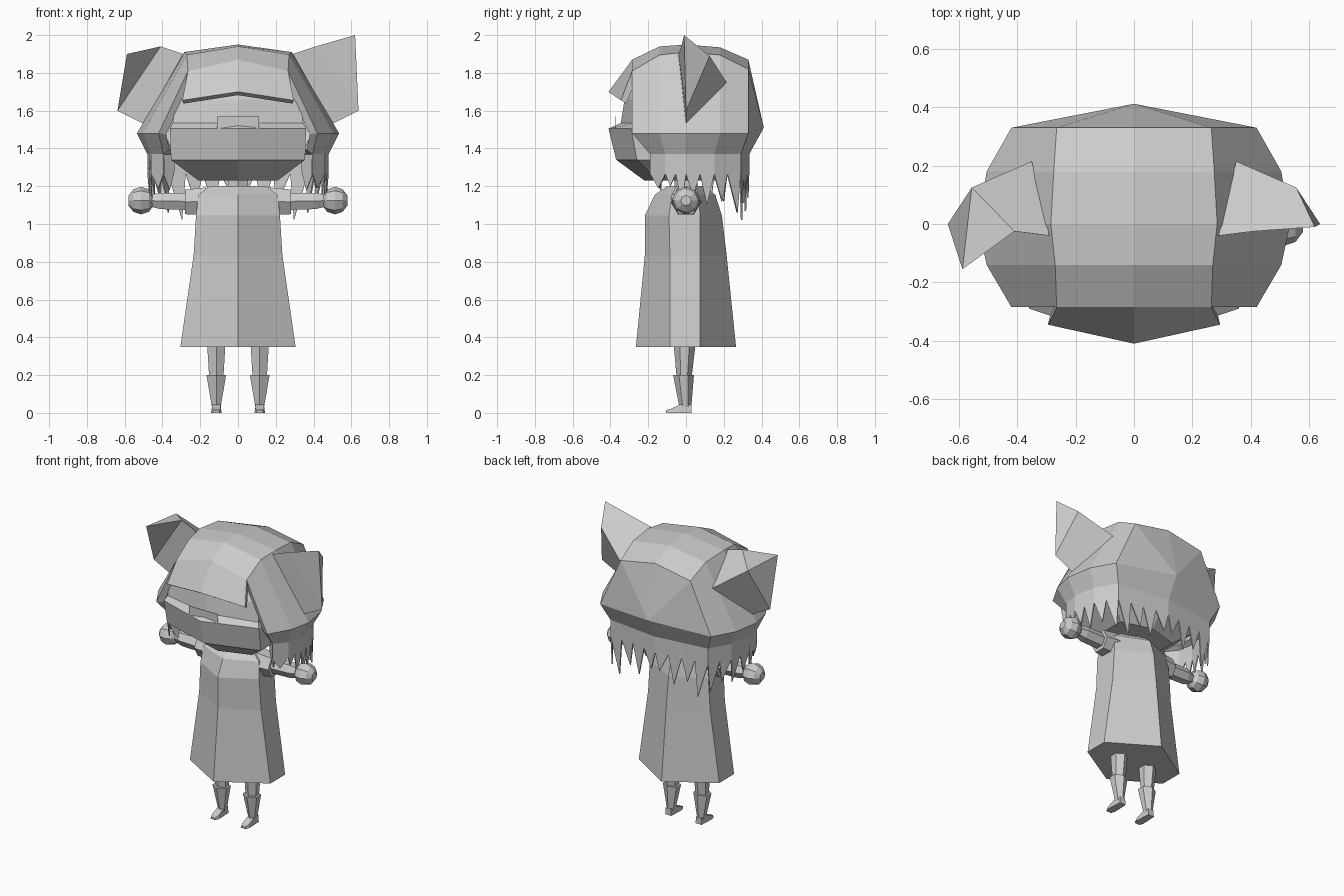
import bpy, bmesh, math, random
from mathutils import Vector

if "Cube" in bpy.data.objects:
    bpy.data.objects.remove(bpy.data.objects["Cube"])

random.seed(4)
grey = bpy.data.materials.new("plain_grey")
grey.diffuse_color = (0.6, 0.6, 0.6, 1)
grey.use_nodes = True
grey.node_tree.nodes["Principled BSDF"].inputs["Base Color"].default_value = grey.diffuse_color


def make(name, verts, faces, thick=0.0):
    """Flat-shaded mesh with outward normals and optional inward thickness."""
    bm = bmesh.new()
    vs = [bm.verts.new(v) for v in verts]
    for f in faces:
        bm.faces.new([vs[i] for i in f])
    bmesh.ops.recalc_face_normals(bm, faces=bm.faces)
    me = bpy.data.meshes.new(name)
    bm.to_mesh(me)
    bm.free()
    me.materials.append(grey)
    ob = bpy.data.objects.new(name, me)
    bpy.context.collection.objects.link(ob)
    if thick:
        m = ob.modifiers.new("thickness", 'SOLIDIFY')
        m.thickness, m.offset = thick, -1
    return ob


def loft(name, rings):
    """Join equal rings of points and cap both ends."""
    n = len(rings[0])
    verts = [p for r in rings for p in r]
    faces = [(a * n + i, a * n + (i + 1) % n, (a + 1) * n + (i + 1) % n, (a + 1) * n + i)
             for a in range(len(rings) - 1) for i in range(n)]
    faces += [tuple(range(n)), tuple(range(len(verts) - n, len(verts)))]
    return make(name, verts, faces)


def hexagon(z, w, front, y1, y2, back):
    return [(0, front, z), (w, y1, z), (w, y2, z), (0, back, z), (-w, y2, z), (-w, y1, z)]


def box_ring(cx, z, w, y0, y1):
    """Six-sided ring with pointed front and back for legs."""
    m = (y0 + y1) / 2
    d = (y1 - y0) * 0.22
    return [(cx, y0, z), (cx + w, m - d, z), (cx + w, m + d, z),
            (cx, y1, z), (cx - w, m + d, z), (cx - w, m - d, z)]


# Dress, neck and head
loft("dress", [hexagon(0.35, 0.305, -0.265, -0.085, 0.075, 0.265),
               hexagon(0.835, 0.235, -0.218, -0.085, 0.075, 0.215),
               hexagon(1.045, 0.222, -0.218, -0.09, 0.075, 0.19),
               hexagon(1.155, 0.21, -0.165, -0.075, 0.065, 0.155),
               hexagon(1.2, 0.15, -0.10, -0.05, 0.05, 0.10)])
loft("neck", [hexagon(1.16, 0.055, -0.06, -0.03, 0.03, 0.06),
              hexagon(1.27, 0.05, -0.06, -0.03, 0.03, 0.06)])
loft("head", [hexagon(1.23, 0.21, -0.22, -0.15, 0.12, 0.18),
              hexagon(1.34, 0.355, -0.37, -0.26, 0.2, 0.27),
              hexagon(1.505, 0.36, -0.41, -0.29, 0.22, 0.3),
              hexagon(1.535, 0.345, -0.345, -0.27, 0.22, 0.3),
              hexagon(1.66, 0.33, -0.325, -0.26, 0.22, 0.28),
              hexagon(1.80, 0.24, -0.25, -0.2, 0.18, 0.22)])
make("face_plate", [(-0.11, -0.372, 1.505), (0.11, -0.372, 1.505),
                    (0.11, -0.372, 1.568), (-0.11, -0.372, 1.568)], [(0, 1, 2, 3)], 0.004)

# Hair cap: y, top z, shoulder x, shoulder z, side x, rim x, rim y
stations = [(-0.285, 1.87, 0.265, 1.81, 0.42, 0.395, -0.19),
            (-0.14, 1.94, 0.27, 1.895, 0.505, 0.46, -0.11),
            (0.0, 1.95, 0.285, 1.91, 0.535, 0.48, 0.0),
            (0.18, 1.935, 0.275, 1.895, 0.505, 0.45, 0.15),
            (0.33, 1.87, 0.265, 1.82, 0.42, 0.37, 0.29)]
verts, faces = [], []
for y, zt, xs, zs, xw, xr, yr in stations:
    verts += [(-xr, yr, 1.37), (-xw, y, 1.48), (-xs, y, zs), (0, y, zt),
              (xs, y, zs), (xw, y, 1.48), (xr, yr, 1.37)]
for a in range(4):
    faces += [(a * 7 + i, a * 7 + i + 1, a * 7 + i + 8, a * 7 + i + 7) for i in range(6)]
verts += [(0, 0.412, 1.51), (0, 0.335, 1.37)]
faces += [(28 + i, 29 + i, 35) for i in range(1, 5)] + [(28, 29, 35, 36), (33, 34, 36, 35)]
make("hair_cap", verts, faces, 0.045)

# Fringe sloping forward over the forehead
make("fringe", [(-0.265, -0.285, 1.81), (0, -0.285, 1.87), (0.265, -0.285, 1.81),
                (0.295, -0.345, 1.655), (0, -0.41, 1.70), (-0.295, -0.345, 1.655)],
     [(0, 1, 4, 5), (1, 2, 3, 4)], 0.035)

# Jagged strands hanging from the rim, mirrored left and right
rim = [Vector((s[5], s[6], 1.37)) for s in stations] + [Vector((0, 0.335, 1.37))]
tips = [[1.19], [1.20, 1.10], [1.15, 1.10], [1.12, 1.06], [1.02, 1.11, 1.07, 1.14]]
for side, label in ((1, "right"), (-1, "left")):
    verts, faces = [], []
    for seg, row in enumerate(tips):
        a, b = rim[seg], rim[seg + 1]
        for k, tip in enumerate(row):
            p, q = a.lerp(b, k / len(row)), a.lerp(b, (k + 1) / len(row))
            t = p.lerp(q, random.uniform(0.45, 0.8))
            n = len(verts)
            for v, z in ((p, 1.37), (q, 1.37), (q, 1.265), (t, tip), (p, 1.265)):
                verts.append((v.x * side * (0.98 if z < 1.25 else 1), v.y, z))
            faces.append((n, n + 1, n + 2, n + 3, n + 4))
    make("hair_strands_" + label, verts, faces, 0.008)
    # Front lock beside the cheek
    make("cheek_lock_" + label, [(side * 0.40, -0.18, 1.37), (side * 0.34, -0.14, 1.37),
                                 (side * 0.34, -0.13, 1.28), (side * 0.365, -0.13, 1.18),
                                 (side * 0.40, -0.16, 1.27)], [(0, 1, 2, 3, 4)], 0.008)

# Ears: one upright, one with a folded tip
for side, tip, label in ((1, (0.62, -0.01, 2.0), "upright"), (-1, (0.588, -0.155, 1.9), "folded")):
    pts = [(0.29, -0.04, 1.9), (0.41, -0.025, 1.94), tip, (0.638, 0.0, 1.6),
           (0.5, 0.0, 1.53), (0.35, 0.215, 1.75), (0.556, 0.125, 1.89)]
    make("ear_" + label, [(x * side, y, z) for x, y, z in pts],
         [(0, 1, 3, 4), (1, 2, 3), (0, 5, 6, 1), (5, 4, 3, 6), (6, 2, 1), (6, 3, 2), (0, 4, 5)])


def arm_ring(x, zc, r):
    return [(x, r * math.cos(math.tau * i / 6), zc + r * math.sin(math.tau * i / 6))
            for i in range(6)]


# Limbs
for s, label in ((1, "right"), (-1, "left")):
    loft("sleeve_" + label, [arm_ring(s * 0.17, 1.12, 0.085), arm_ring(s * 0.28, 1.117, 0.075)])
    loft("arm_" + label, [arm_ring(s * 0.27, 1.12, 0.052), arm_ring(s * 0.41, 1.122, 0.05),
                          arm_ring(s * 0.47, 1.124, 0.035)])
    hand = [[(s * (0.513 + 0.071 * math.cos(t)), 0.075 * math.sin(t) * math.cos(u),
              1.124 + 0.073 * math.sin(t) * math.sin(u))
             for u in [math.tau * i / 8 for i in range(8)]]
            for t in [math.radians(d) for d in (22, 55, 90, 125, 158)]]
    loft("hand_" + label, hand)
    c = s * 0.115
    loft("leg_" + label, [box_ring(c, 0.19, 0.038, -0.05, 0.03),
                          box_ring(c, 0.36, 0.048, -0.065, 0.05)])
    loft("boot_" + label, [box_ring(c, 0.03, 0.023, -0.035, 0.028),
                           box_ring(c, 0.2, 0.052, -0.068, 0.042)])
    loft("foot_" + label, [[(c - w, y, 0), (c + w, y, 0), (c + w * 0.85, y, h), (c - w * 0.85, y, h)]
                           for y, w, h in ((-0.107, 0.018, 0.014), (-0.08, 0.028, 0.022),
                                           (-0.03, 0.026, 0.045), (0.028, 0.023, 0.045))])
